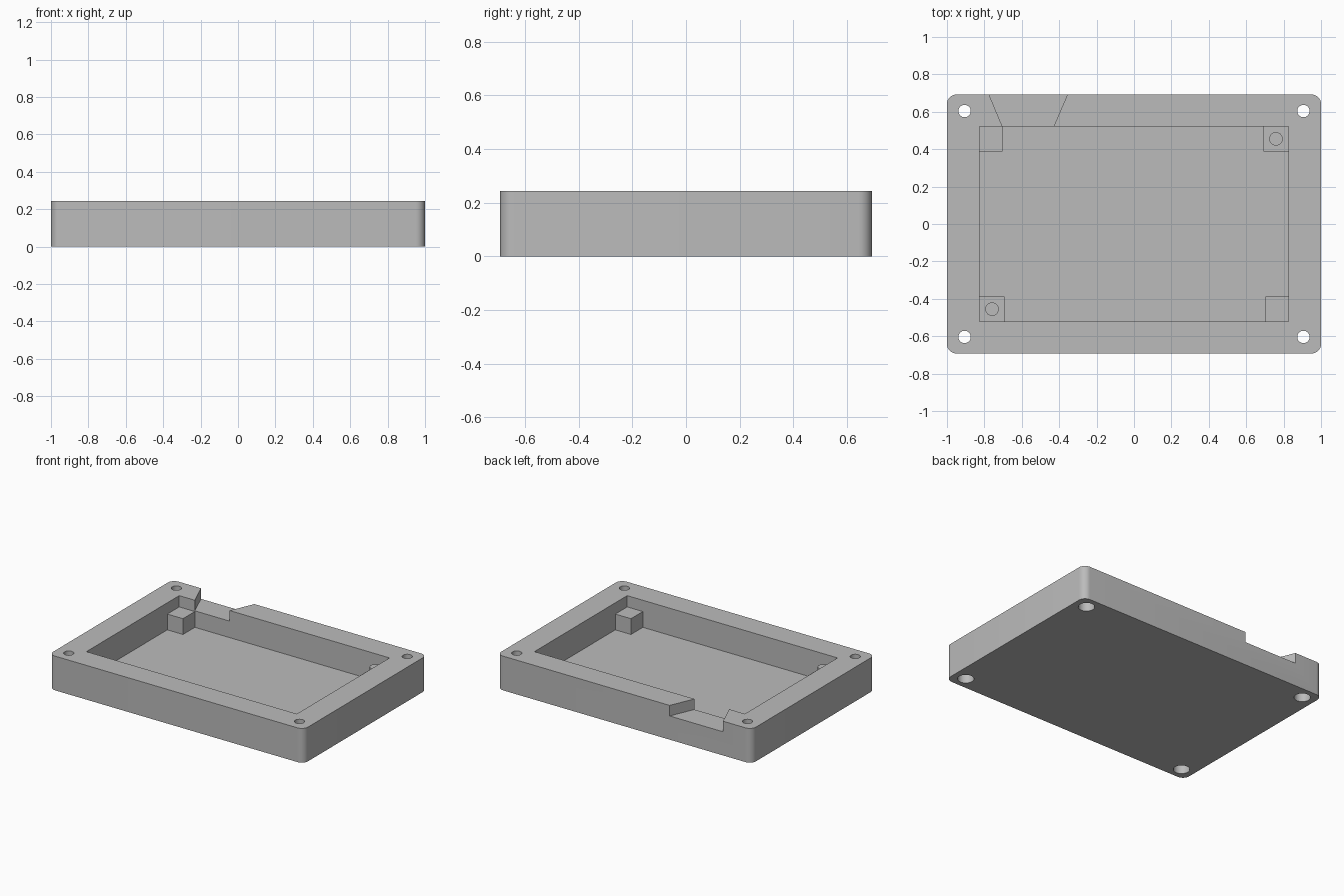
import bpy
from math import cos, sin, pi, radians

HALF_X, HALF_Y, HEIGHT = 1.0, 0.692, 0.243      # outer case
CAV_X, CAV_Y, FLOOR = 0.826, 0.52, 0.051        # inner pocket
NOTCH_Z, REST_Z, PEG_BASE_Z, PEG_Z = 0.168, 0.163, 0.135, 0.187

old = bpy.data.objects.get("Cube")
if old:
    bpy.data.objects.remove(old, do_unlink=True)

grey = bpy.data.materials.new("plain grey")
grey.use_nodes = True
colour = (0.5, 0.5, 0.5, 1)
grey.diffuse_color = colour
bsdf = next(n for n in grey.node_tree.nodes if n.type == 'BSDF_PRINCIPLED')
bsdf.inputs["Base Color"].default_value = colour


def prism(name, outline, z0, z1):
    """Extrude a counter-clockwise outline from z0 to z1."""
    n = len(outline)
    verts = [(x, y, z) for z in (z0, z1) for x, y in outline]
    faces = [list(range(n))[::-1], list(range(n, 2 * n))]
    faces += [[i, (i + 1) % n, n + (i + 1) % n, n + i] for i in range(n)]
    mesh = bpy.data.meshes.new(name)
    mesh.from_pydata(verts, [], faces)
    mesh.materials.append(grey)
    obj = bpy.data.objects.new(name, mesh)
    bpy.context.collection.objects.link(obj)
    return obj


def rect(x0, x1, y0, y1):
    return [(x0, y0), (x1, y0), (x1, y1), (x0, y1)]


def circle(x, y, r, n=32):
    return [(x + r * cos(2 * pi * i / n), y + r * sin(2 * pi * i / n)) for i in range(n)]


def rounded_rect(hx, hy, r, steps=8):
    points = []
    for k, (sx, sy) in enumerate([(1, 1), (-1, 1), (-1, -1), (1, -1)]):
        for i in range(steps + 1):
            a = pi / 2 * (k + i / steps)
            points.append((sx * (hx - r) + r * cos(a), sy * (hy - r) + r * sin(a)))
    return points


def activate(obj):
    bpy.ops.object.select_all(action='DESELECT')
    obj.select_set(True)
    bpy.context.view_layer.objects.active = obj


def cut(target, cutter):
    """Subtract a cutter, then discard it."""
    cutter.hide_render = True
    activate(target)
    mod = target.modifiers.new("cut", 'BOOLEAN')
    mod.operation = 'DIFFERENCE'
    mod.solver = 'EXACT'
    mod.object = cutter
    bpy.ops.object.modifier_apply(modifier=mod.name)
    bpy.data.objects.remove(cutter, do_unlink=True)


def smooth(obj):
    activate(obj)
    bpy.ops.object.shade_smooth_by_angle(angle=radians(30))


# Open tray with rounded corners
tray = prism("tray", rounded_rect(HALF_X, HALF_Y, 0.05), 0, HEIGHT)
cut(tray, prism("pocket_cutter", rect(-CAV_X, CAV_X, -CAV_Y, CAV_Y), FLOOR, HEIGHT + 0.1))

# Flared cable notch in the back wall, its sides carried past both wall faces
def notch_edge(inner, outer, y):
    return inner + (outer - inner) * (y - CAV_Y) / (HALF_Y - CAV_Y), y


near, far = CAV_Y - 0.03, HALF_Y + 0.03
cut(tray, prism("notch_cutter", [
    notch_edge(-0.703, -0.775, near), notch_edge(-0.43, -0.356, near),
    notch_edge(-0.43, -0.356, far), notch_edge(-0.703, -0.775, far)],
    NOTCH_Z, HEIGHT + 0.1))

# Corner screw holes, widened from below for the screw heads
for sx in (-1, 1):
    for sy in (-1, 1):
        x, y = sx * 0.906, sy * 0.604
        cut(tray, prism("hole_cutter", circle(x, y, 0.033), -0.1, HEIGHT + 0.1))
        cut(tray, prism("head_cutter", circle(x, y, 0.053), -0.1, 0.1))
smooth(tray)

# Two tall rests and two lower blocks with locating pegs, on opposite diagonals
for side, label in ((1, "back"), (-1, "front")):
    for sx in (-1, 1):
        pegged = sx == side
        width = 0.134 if pegged else 0.123
        xs = sorted((sx * CAV_X, sx * (CAV_X - width)))
        ys = sorted((side * CAV_Y, side * (CAV_Y - 0.133)))
        name = label + ("_left" if sx > 0 else "_right")
        prism(name + ("_peg_block" if pegged else "_rest"), rect(*xs, *ys),
              FLOOR, PEG_BASE_Z if pegged else REST_Z)
        if pegged:
            smooth(prism(name + "_peg", circle(sx * 0.759, side * 0.455, 0.036),
                         PEG_BASE_Z, PEG_Z))
